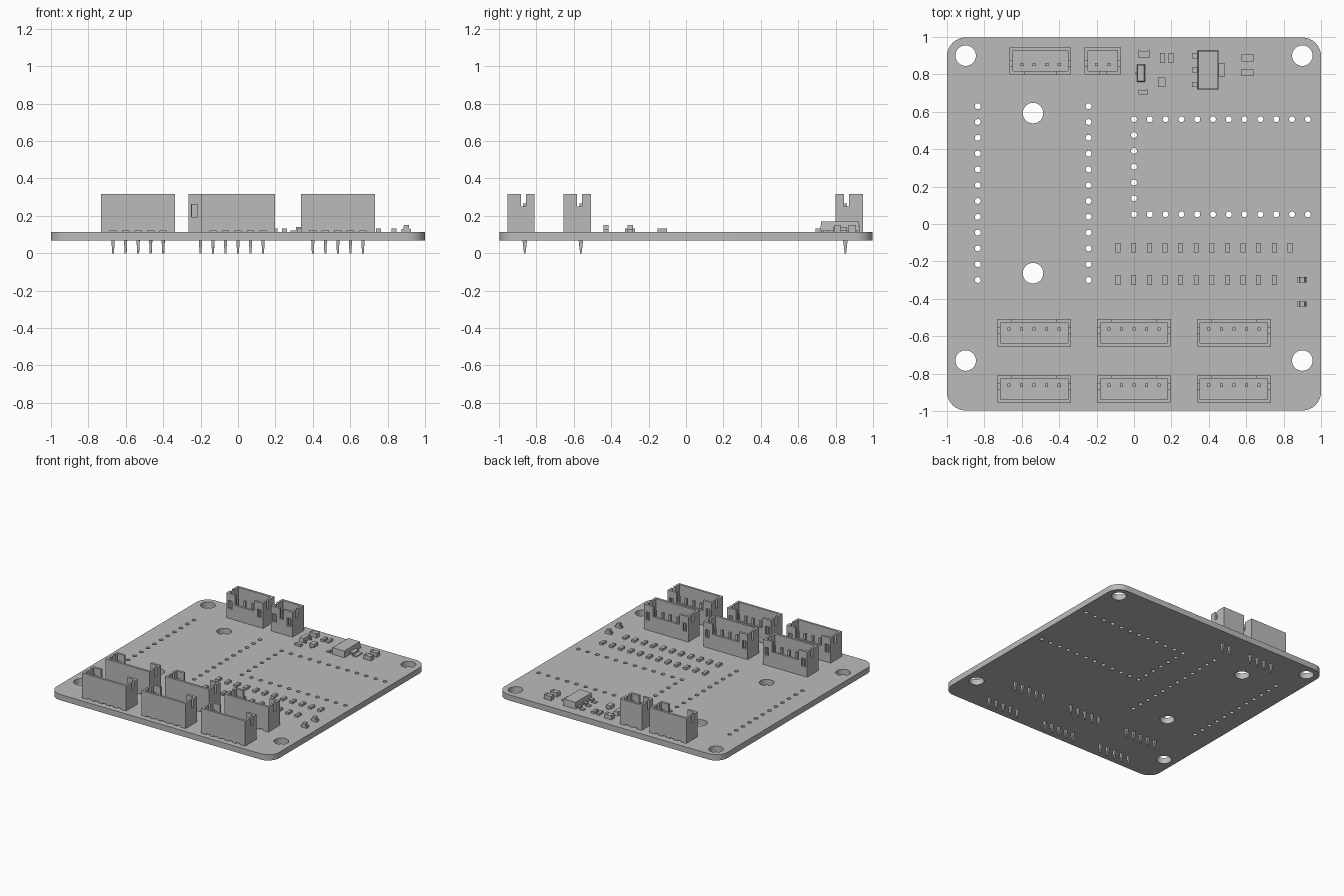
import bpy, bmesh, math
from mathutils import Matrix

if "Cube" in bpy.data.objects:
    bpy.data.objects.remove(bpy.data.objects["Cube"])

grey = bpy.data.materials.new("plain_grey")
grey.use_nodes = True
grey.diffuse_color = (0.5, 0.5, 0.5, 1)
grey.node_tree.nodes["Principled BSDF"].inputs["Base Color"].default_value = (0.5, 0.5, 0.5, 1)

TOP, BOTTOM = 0.115, 0.068      # board faces
ROOF = 0.318                    # connector top
PITCH = 0.067                   # connector pin spacing
HOLE_STEP = 0.0845              # header hole spacing


def place(name, mesh, loc=(0, 0, 0), turn=0.0):
    ob = bpy.data.objects.new(name, mesh)
    ob.location = loc
    ob.rotation_euler.z = turn
    bpy.context.collection.objects.link(ob)
    return ob


def box(bm, x0, x1, y0, y1, z0, z1):
    centre = Matrix.Translation(((x0 + x1) / 2, (y0 + y1) / 2, (z0 + z1) / 2))
    size = Matrix.Diagonal((x1 - x0, y1 - y0, z1 - z0, 1))
    return bmesh.ops.create_cube(bm, size=1, matrix=centre @ size)["verts"]


def mesh_from(name, bm):
    me = bpy.data.meshes.new(name)
    bm.to_mesh(me)
    bm.free()
    me.materials.append(grey)
    return me


def boxes(name, parts):
    bm = bmesh.new()
    for p in parts:
        box(bm, *p)
    return mesh_from(name, bm)


def evaluated_mesh(ob):
    dg = bpy.context.evaluated_depsgraph_get()
    return bpy.data.meshes.new_from_object(ob.evaluated_get(dg))


# Circuit board: rounded outline with drilled holes, extruded
def arc(cx, cy, r, start, sweep, n):
    return [(cx + r * math.cos(start + sweep * i / n), cy + r * math.sin(start + sweep * i / n))
            for i in range(n)]


outline = []
for k, (sx, sy) in enumerate([(1, 1), (-1, 1), (-1, -1), (1, -1)]):
    outline += arc(sx * 0.9, sy * 0.897, 0.1, k * math.pi / 2, math.pi / 2, 10)
    end = (k + 1) * math.pi / 2
    outline.append((sx * 0.9 + 0.1 * math.cos(end), sy * 0.897 + 0.1 * math.sin(end)))

holes = [(x, y, 0.055) for x in (-0.9, 0.9) for y in (0.9, -0.73)]
holes += [(-0.54, y, 0.055) for y in (0.593, -0.263)]
holes += [(x, 0.63 - i * HOLE_STEP, 0.016) for x in (-0.835, -0.243) for i in range(12)]
holes += [(i * HOLE_STEP, y, 0.016) for y in (0.56, 0.052) for i in range(12)]
holes += [(0, 0.56 - i * HOLE_STEP, 0.016) for i in range(1, 6)]

curve = bpy.data.curves.new("board_outline", "CURVE")
curve.dimensions = "2D"
curve.fill_mode = "BOTH"
curve.extrude = (TOP - BOTTOM) / 2
loops = [outline] + [arc(x, y, r, 0, 2 * math.pi, 28 if r > 0.03 else 12) for x, y, r in holes]
for pts in loops:
    sp = curve.splines.new("POLY")
    sp.points.add(len(pts) - 1)
    for p, (x, y) in zip(sp.points, pts):
        p.co = (x, y, 0, 1)
    sp.use_cyclic_u = True
temp = place("board_outline", curve)
bm = bmesh.new()
bm.from_mesh(evaluated_mesh(temp))
bpy.data.objects.remove(temp)
bmesh.ops.remove_doubles(bm, verts=bm.verts, dist=0.0001)
bmesh.ops.recalc_face_normals(bm, faces=bm.faces)
board = place("circuit_board", mesh_from("circuit_board", bm), (0, 0, (TOP + BOTTOM) / 2))
bpy.context.view_layer.objects.active = board
board.select_set(True)
bpy.ops.object.shade_smooth_by_angle(angle=math.radians(40))
board.select_set(False)


# Connector housing: open box with keyed slots, windows and foot notches
def housing_mesh(pins):
    h = (pins - 1) * PITCH / 2 + 0.064      # half length
    d, wall = 0.073, 0.018                  # half depth, wall thickness
    body = place("housing", boxes("housing", [(-h, h, -d, d, TOP, ROOF)]))
    cuts = [[(-h + wall, h - wall, -d + wall, d - wall, TOP + 0.035, 0.5)],
            [(-1, 1, 0.0, 0.026, 0.25, 0.5)],
            [(-h + 0.08, h - 0.08, d - wall - 0.004, 0.2, 0.235, 0.5)]]
    cuts.append([(s * (h - 0.0325) - 0.0165, s * (h - 0.0325) + 0.0165, d - wall - 0.004, 0.2,
                  0.195, 0.26) for s in (-1, 1)])
    cuts.append([(x - 0.017, x + 0.017, -0.2, -d + wall, 0.0, TOP + 0.008)
                 for x in [(i - (pins - 1) / 2) * PITCH for i in range(pins)]])
    cutters = []
    for group in cuts:
        cutter = place("housing_cutter", boxes("housing_cutter", group))
        cutter.hide_render = True
        mod = body.modifiers.new("cut", "BOOLEAN")
        mod.operation = "DIFFERENCE"
        mod.solver = "EXACT"
        mod.object = cutter
        cutters.append(cutter)
    bpy.context.view_layer.update()
    me = evaluated_mesh(body)
    for ob in cutters + [body]:
        bpy.data.objects.remove(ob)
    return me


# Contact pins: square posts with a tapered solder tail
def pins_mesh(pins):
    bm = bmesh.new()
    for i in range(pins):
        x = (i - (pins - 1) / 2) * PITCH
        box(bm, x - 0.0085, x + 0.0085, 0.0115, 0.0285, BOTTOM, 0.265)
        for v in box(bm, x - 0.0085, x + 0.0085, 0.008, 0.032, 0.0, BOTTOM):
            if v.co.z < 0.01:
                v.co.y = 0.02 + (v.co.y - 0.02) * 0.35
                v.co.x = x + (v.co.x - x) * 0.6
    return mesh_from("pins", bm)


shells = {n: (housing_mesh(n), pins_mesh(n)) for n in (2, 4, 5)}
connectors = [(5, x, y, 0) for y in (-0.582, -0.882) for x in (-0.534, 0, 0.534)]
connectors += [(4, -0.5, 0.872, math.pi), (2, -0.167, 0.872, math.pi)]
for n, x, y, turn in connectors:
    place("connector_housing", shells[n][0], (x, y, 0), turn)
    place("connector_pins", shells[n][1], (x, y, 0), turn)


# Chip parts: two end caps around a slightly smaller body, long axis along x
def chip_mesh(name, length, width, height):
    a, b, cap = length / 2, width / 2, length * 0.22
    return boxes(name, [(-a, -a + cap, -b, b, 0, height), (a - cap, a, -b, b, 0, height),
                        (-a + cap, a - cap, -b * 0.94, b * 0.94, 0, height * 0.94)])


def chips(name, mesh, spots, turn=0.0):
    for x, y in spots:
        place(name, mesh, (x, y, TOP), turn)


QUARTER = math.pi / 2
small = chip_mesh("resistor", 0.052, 0.027, 0.018)
big = chip_mesh("capacitor", 0.064, 0.04, 0.036)
chips("resistor", small, [(-0.085 + i * 0.0835, -0.127) for i in range(12)], QUARTER)
chips("resistor", small, [(-0.085 + i * 0.0835, -0.3) for i in range(11)], QUARTER)
chips("resistor", small, [(0.152, 0.888), (0.198, 0.888)], QUARTER)
chips("resistor", small, [(0.05, 0.705)])
chips("capacitor", big, [(0.608, 0.888), (0.608, 0.81), (0.053, 0.907)])

# Indicator lamps: flat base with a raised lens
bm = bmesh.new()
box(bm, -0.026, 0.026, -0.014, 0.014, 0, 0.016)
for v in box(bm, -0.016, 0.016, -0.014, 0.014, 0.016, 0.037):
    if v.co.z > 0.03:
        v.co.x *= 0.8
lamp = mesh_from("indicator_lamp", bm)
chips("indicator_lamp", lamp, [(0.9, -0.298), (0.9, -0.428)])


# Leaded packages: chamfered body with stepped leads
def package(name, x0, x1, y0, y1, height, leads):
    bm = bmesh.new()
    cx, cy = (x0 + x1) / 2, (y0 + y1) / 2
    for v in box(bm, x0, x1, y0, y1, TOP + 0.004, TOP + height):
        if v.co.z > TOP + height / 2:
            v.co.x += 0.004 if v.co.x < cx else -0.004
            v.co.y += 0.004 if v.co.y < cy else -0.004
    place(name + "_body", mesh_from(name, bm))
    parts = []
    for side, y, width, reach in leads:
        edge = x1 if side > 0 else x0
        knee, tip = edge + side * reach * 0.5, edge + side * reach
        mid = height * 0.45
        for a, b, z0, z1 in ((edge, knee, mid - 0.008, mid), (knee, tip, 0, 0.008),
                             (knee - side * 0.008, knee, 0, mid)):
            parts.append((min(a, b), max(a, b), y - width / 2, y + width / 2, TOP + z0, TOP + z1))
    place(name + "_leads", boxes(name + "_leads", parts))


package("regulator", 0.34, 0.453, 0.718, 0.928, 0.056,
        [(-1, y, 0.028, 0.058) for y in (0.9, 0.823, 0.746)] + [(1, 0.823, 0.075, 0.062)])
package("transistor", 0.015, 0.058, 0.76, 0.853, 0.036,
        [(1, 0.84, 0.014, 0.014), (1, 0.773, 0.014, 0.014), (-1, 0.806, 0.014, 0.014)])
place("diode_body", boxes("diode_body", [(0.129, 0.169, 0.732, 0.783, TOP + 0.003, TOP + 0.03)]))
place("diode_leads", boxes("diode_leads", [(0.143, 0.155, 0.722, 0.793, TOP, TOP + 0.006)]))
